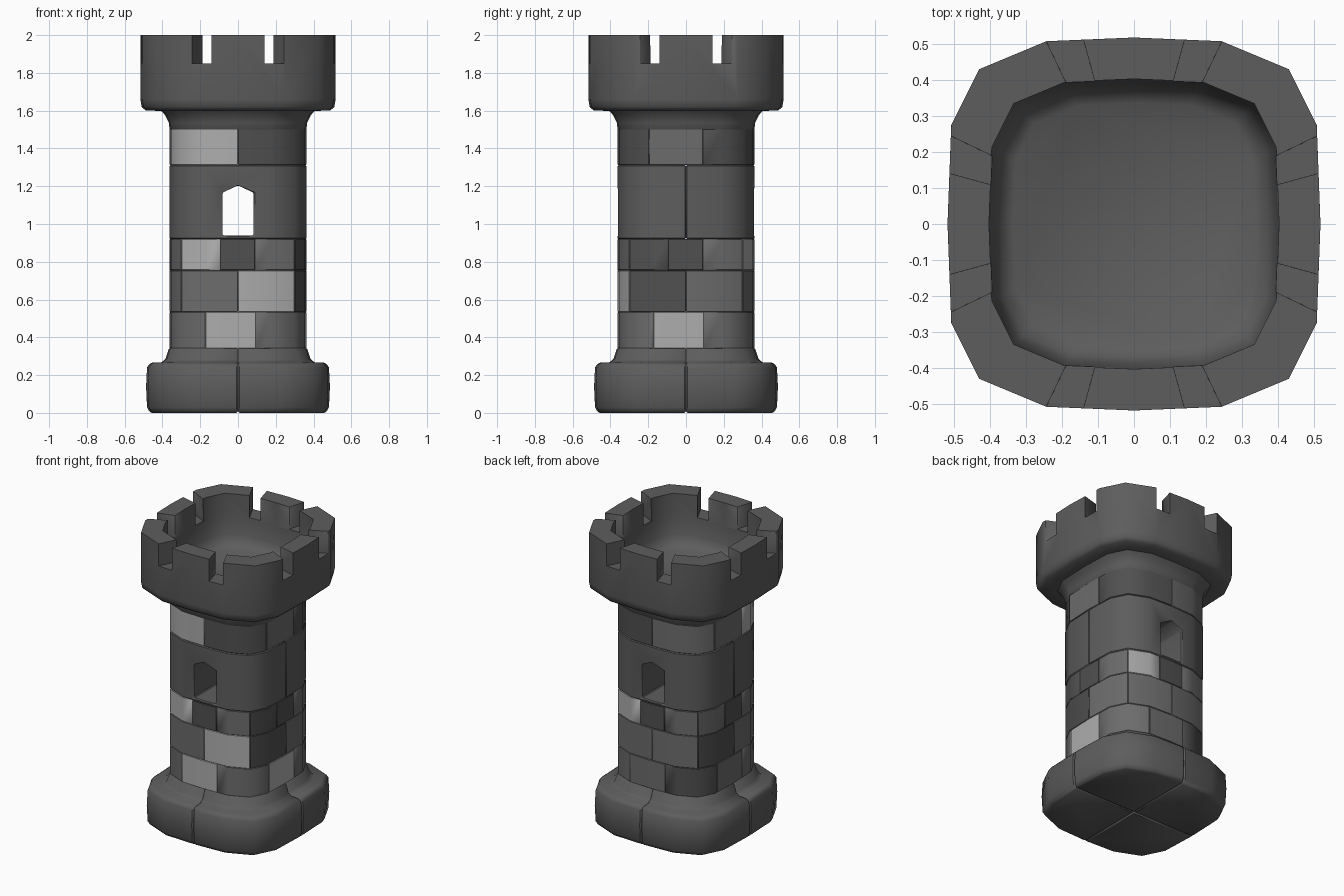
import bpy, bmesh
from math import atan2, atan, cos, sin, pi, radians

if "Cube" in bpy.data.objects:
    bpy.data.objects.remove(bpy.data.objects["Cube"])

# Unit cross-section: a rounded square with 16 corners
PTS = [(1, 0), (.98, .53), (.83, .83), (.47, .98), (0, 1)]
PTS += [(-x, y) for x, y in PTS[3::-1]]
PTS += [(x, -y) for x, y in PTS[7:0:-1]]
N = len(PTS)
ANG = [atan2(y, x) % (2 * pi) for x, y in PTS]


def outline(a):
    """Point where a ray at angle a meets the unit cross-section."""
    a %= 2 * pi
    for i in range(N):
        (x0, y0), (x1, y1) = PTS[i], PTS[(i + 1) % N]
        end = ANG[i + 1] if i < N - 1 else 2 * pi
        if ANG[i] - 1e-6 <= a <= end + 1e-6:
            dx, dy = x1 - x0, y1 - y0
            t = (x0 * dy - y0 * dx) / (cos(a) * dy - sin(a) * dx)
            return t * cos(a), t * sin(a)
    return 1, 0


def material(name, v):
    m = bpy.data.materials.new(name)
    m.diffuse_color = (v, v, v, 1)
    m.use_nodes = True
    m.node_tree.nodes["Principled BSDF"].inputs["Base Color"].default_value = m.diffuse_color
    return m


STONE = material("stone", .11)
TONES = [material("dark_brick", .08), material("mid_brick", .15), material("light_brick", .42)]


def loft(name, rings, mat=STONE):
    """Solid from equal-length rings of points, capped at both ends."""
    bm = bmesh.new()
    vs = [[bm.verts.new(p) for p in r] for r in rings]
    n = len(rings[0])
    for a, b in zip(vs, vs[1:]):
        for i in range(n):
            j = (i + 1) % n
            bm.faces.new((a[i], a[j], b[j], b[i]))
    bm.faces.new(vs[0][::-1])
    bm.faces.new(vs[-1])
    bmesh.ops.recalc_face_normals(bm, faces=bm.faces)
    me = bpy.data.meshes.new(name)
    bm.to_mesh(me)
    bm.free()
    ob = bpy.data.objects.new(name, me)
    bpy.context.collection.objects.link(ob)
    me.materials.append(mat)
    return ob


def sector(name, a0, a1, profile, mat=STONE, inner=0.0):
    """Wedge of the tower between two angles; profile is (radius, z)."""
    mids = sorted(a + k * 2 * pi for a in ANG for k in (-1, 0, 1)
                  if a0 + .02 < a + k * 2 * pi < a1 - .02)
    angs = [a0] + mids + [a1]
    rings = []
    for r, z in profile:
        ring = [(r * x, r * y, z) for x, y in map(outline, angs)]
        if inner:
            ring += [(inner * x, inner * y, z) for x, y in map(outline, angs[::-1])]
        else:
            ring.append((0, 0, z))
        rings.append(ring)
    return loft(name, rings, mat)


def finish(ob, bevel, cutters=(), segments=1):
    """Cut, soften edges, apply, and shade."""
    for c in cutters:
        m = ob.modifiers.new("cut", 'BOOLEAN')
        m.operation, m.solver, m.object = 'DIFFERENCE', 'EXACT', c
    m = ob.modifiers.new("soften", 'BEVEL')
    m.width, m.segments, m.limit_method, m.angle_limit = bevel, segments, 'ANGLE', radians(50)
    dg = bpy.context.evaluated_depsgraph_get()
    me = bpy.data.meshes.new_from_object(ob.evaluated_get(dg))
    ob.modifiers.clear()
    ob.data = me
    bpy.ops.object.select_all(action='DESELECT')
    ob.select_set(True)
    bpy.context.view_layer.objects.active = ob
    bpy.ops.object.shade_smooth_by_angle(angle=radians(42))


# Foot: four quarters meeting at seams
foot = [(.465, 0), (.482, .03), (.487, .14), (.482, .24), (.465, .265), (.405, .268), (.385, .285), (.365, .345)]
for i in range(4):
    finish(sector(f"foot_quarter_{i}", i * pi / 2, (i + 1) * pi / 2, foot), .008)


# Brick courses: seam positions across each side (front, right, back, left)
def course(name, z0, z1, seams, tones):
    a = [-pi / 2 + side * pi / 2 + atan(t / .36)
         for side in range(4) for t in seams[side % len(seams)]]
    a.append(a[0] + 2 * pi)
    for i in range(len(a) - 1):
        ob = sector(f"{name}_brick_{i}", a[i], a[i + 1], [(.362, z0), (.362, z1)],
                    TONES[tones[i % len(tones)]])
        finish(ob, .003)


course("first_course", .34, .535, [(-.175, .095)], [2, 1, 2, 1, 1, 0, 1, 1])
course("second_course", .535, .755, [(0, .36)], [2, 0, 1, 1, 1, 0, 1, 1])
course("third_course", .755, .92, [(-.095, .09, .36)], [0, 1, 0, 0, 1, 2, 0, 1, 1, 0, 1, 2])
course("top_course", 1.312, 1.505, [(0,), (-.2, .09)], [0, 1, 0, 1, 1, 2])

# Window band: two halves with a pointed opening running through
win = [(-.083, .94), (.083, .94), (.083, 1.165), (0, 1.205), (-.083, 1.165)]
window_cut = loft("window_cutter", [[(x, y, z) for x, z in win] for y in (-.6, .6)])
band = [(.363, .92), (.363, 1.312)]
for i, nm in enumerate(("back", "front")):
    finish(sector(f"window_band_{nm}", i * pi, (i + 1) * pi, band), .006, [window_cut])

# Crown: flared rim with a hollow bowl and eight radial notches
crown = [(.362, 1.5), (.366, 1.535), (.385, 1.575), (.405, 1.598), (.49, 1.602), (.51, 1.62), (.517, 1.66),
         (.517, 2), (.402, 2), (.4, 1.84), (.388, 1.73), (.37, 1.68), (.335, 1.655)]
top = loft("battlement_crown", [[(r * x, r * y, z) for x, y in PTS] for r, z in crown])
notches = []
for side in range(4):
    for lo, hi in ((.275, .48), (-.48, -.275)):
        b = side * pi / 2
        notches.append(sector("notch_cutter", b + atan(lo), b + atan(hi),
                              [(.7, 1.85), (.7, 2.1)], inner=.3))
finish(top, .009, notches)

# Hide the helpers
for c in notches + [window_cut]:
    c.hide_render = True
    c.hide_set(True)
